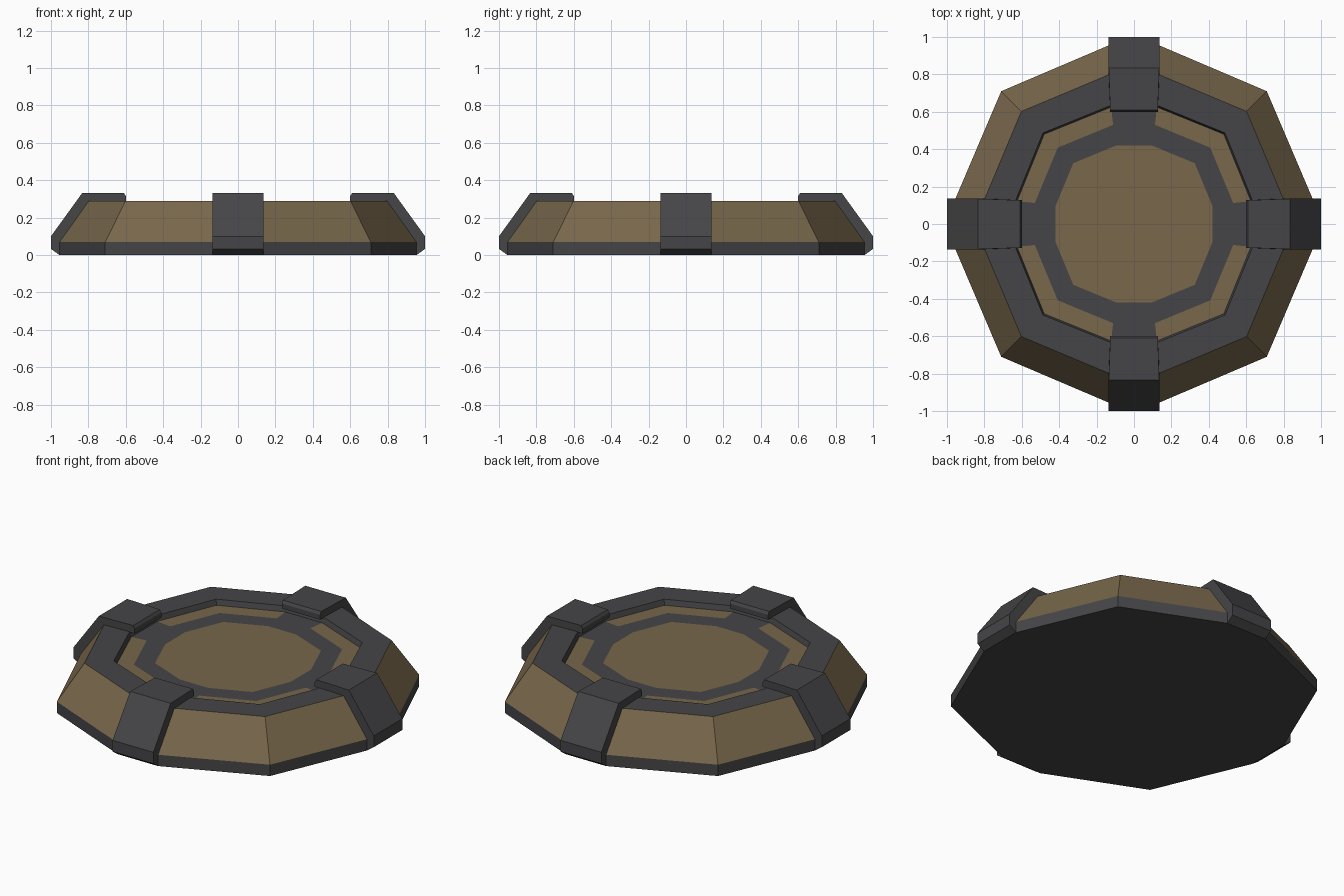
import bpy, bmesh, math
from mathutils import Matrix

if "Cube" in bpy.data.objects:
    bpy.data.objects.remove(bpy.data.objects["Cube"])


def material(name, colour):
    m = bpy.data.materials.new(name)
    m.diffuse_color = (*colour, 1)
    m.use_nodes = True
    m.node_tree.nodes["Principled BSDF"].inputs["Base Color"].default_value = m.diffuse_color
    return m


TAN = material("tan_panel", (0.188, 0.136, 0.071))
GREY = material("dark_grey", (0.060, 0.060, 0.064))


def finish(name, bm):
    bmesh.ops.recalc_face_normals(bm, faces=bm.faces)
    me = bpy.data.meshes.new(name)
    bm.to_mesh(me)
    bm.free()
    me.materials.append(GREY)
    me.materials.append(TAN)
    ob = bpy.data.objects.new(name, me)
    bpy.context.collection.objects.link(ob)
    return ob


def ring(bm, axial, half, diag, z):
    """Twelve-sided ring: narrow flats on the axes, points on the diagonals."""
    verts = []
    for q in range(4):
        c, s = round(math.cos(q * math.pi / 2)), round(math.sin(q * math.pi / 2))
        for x, y in ((axial, -half), (axial, half), (diag, diag)):
            verts.append(bm.verts.new((c * x - s * y, s * x + c * y, z)))
    return verts


# Platform body: rings from the base outward edge up and in to the sunken floor
# (axial reach, flat half width, diagonal reach, height, panel above is tan)
levels = [
    (0.955, 0.135, 0.71, 0.0, False),    # base band
    (0.955, 0.135, 0.71, 0.068, True),   # sloped side
    (0.80, 0.13, 0.602, 0.288, False),   # rim top
    (0.635, 0.122, 0.487, 0.288, False), # rim inner wall
    (0.625, 0.122, 0.48, 0.256, True),   # outer floor panels
    (0.53, 0.112, 0.408, 0.256, False),  # floor ring
    (0.42, 0.095, 0.325, 0.256, True),   # centre panel
]
bm = bmesh.new()
rings = [ring(bm, *lv[:4]) for lv in levels]
bm.faces.new(rings[0][::-1])
for i in range(len(rings) - 1):
    lo, hi = rings[i], rings[i + 1]
    for k in range(12):
        n = (k + 1) % 12
        f = bm.faces.new((lo[k], lo[n], hi[n], hi[k]))
        spoke = i == 4 and k % 3 == 0      # grey spokes cross the floor panels
        f.material_index = int(levels[i][4] and not spoke)
bm.faces.new(rings[-1]).material_index = 1
finish("platform_body", bm)

# Clamps hugging the side and rim: (reach, height, half width)
profile = [
    (0.955, 0.0, 0.136), (1.0, 0.032, 0.136), (1.0, 0.10, 0.136),
    (0.833, 0.331, 0.135), (0.61, 0.331, 0.127), (0.60, 0.315, 0.127),
    (0.60, 0.285, 0.127), (0.79, 0.285, 0.135), (0.945, 0.068, 0.136),
]
for q, side in enumerate(("right", "back", "left", "front")):
    bm = bmesh.new()
    a = [bm.verts.new((x, -w, z)) for x, z, w in profile]
    b = [bm.verts.new((x, w, z)) for x, z, w in profile]
    bm.faces.new(a)
    bm.faces.new(b[::-1])
    for k in range(len(profile)):
        n = (k + 1) % len(profile)
        bm.faces.new((a[k], b[k], b[n], a[n]))
    bm.transform(Matrix.Rotation(q * math.pi / 2, 4, 'Z'))
    finish(side + "_clamp", bm)
